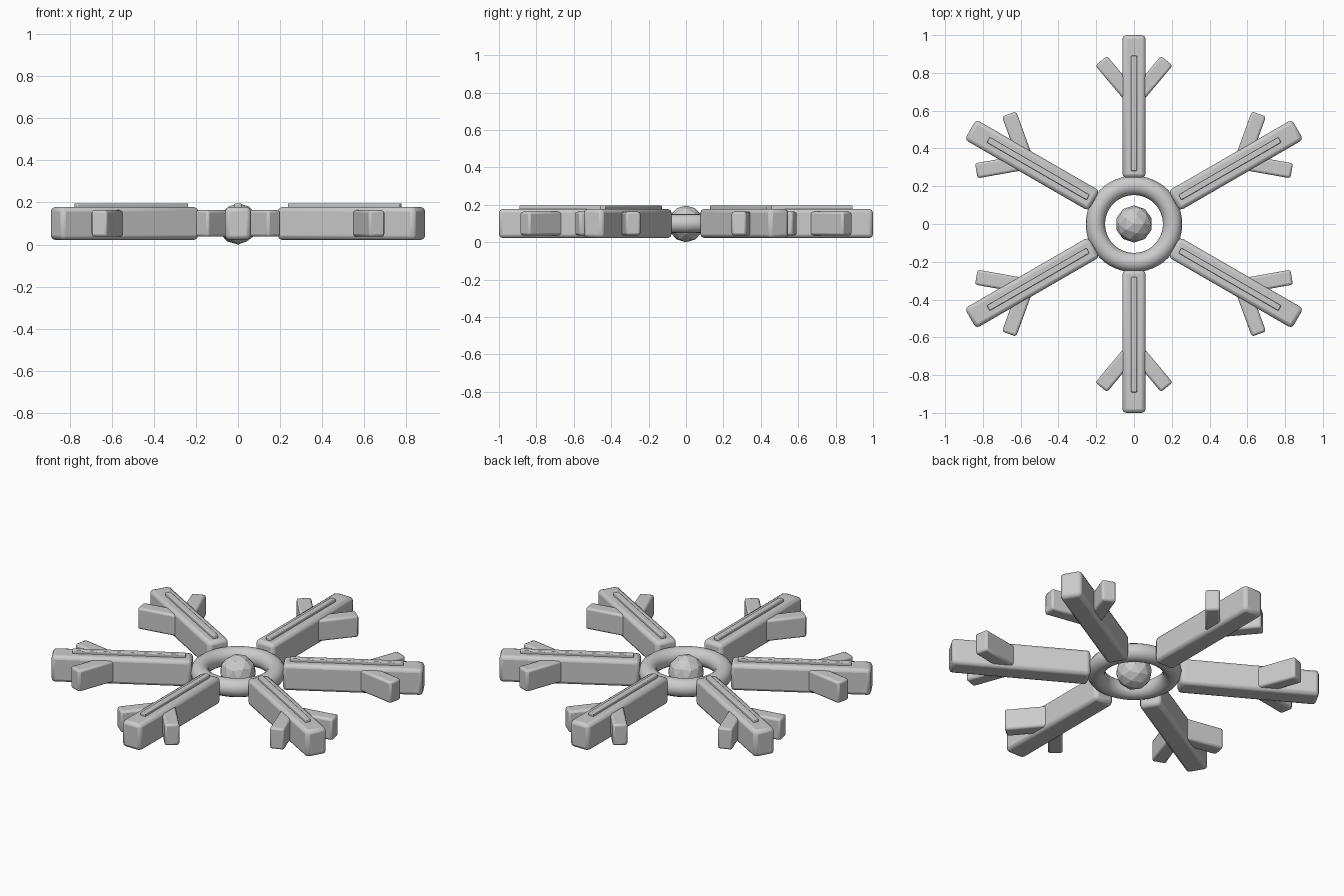
import bpy
from math import radians, pi
from mathutils import Matrix, Vector

if "Cube" in bpy.data.objects:
    bpy.data.objects.remove(bpy.data.objects["Cube"])

ZC = 0.098  # mid height of the flake


def beveled_box(name, size, matrix, bevel, segments=2):
    bpy.ops.mesh.primitive_cube_add(size=1)
    ob = bpy.context.object
    ob.name = name
    ob.data.transform(Matrix.Diagonal((*size, 1)))
    ob.matrix_world = matrix
    mod = ob.modifiers.new("bevel", 'BEVEL')
    mod.width = bevel
    mod.segments = segments
    bpy.ops.object.shade_smooth_by_angle(angle=radians(30))
    return ob


def move(x, y, z):
    return Matrix.Translation(Vector((x, y, z)))


# six arms, each with a raised rib and two side branches
for i in range(6):
    spin = Matrix.Rotation(i * pi / 3, 4, 'Z')
    beveled_box(f"arm_{i}", (0.122, 0.755, 0.156),
                spin @ move(0, 0.6225, ZC + 0.002), 0.02)
    beveled_box(f"rib_{i}", (0.032, 0.61, 0.03),
                spin @ move(0, 0.586, 0.181), 0.005)
    for side, s in (("left", 1), ("right", -1)):
        turn = Matrix.Rotation(s * radians(40), 4, 'Z')
        beveled_box(f"branch_{side}_{i}", (0.08, 0.25, 0.126),
                    spin @ move(0, 0.657, ZC + 0.002) @ turn @ move(0, 0.145, 0),
                    0.012)

# centre ring
bpy.ops.mesh.primitive_torus_add(major_radius=0.204, minor_radius=0.051,
                                 major_segments=48, minor_segments=16,
                                 location=(0, 0, ZC + 0.002))
ring = bpy.context.object
ring.name = "centre_ring"
bpy.ops.object.shade_smooth()

# faceted gem in the middle of the ring
bpy.ops.mesh.primitive_ico_sphere_add(subdivisions=2, radius=0.098,
                                      location=(0, 0, ZC))
bpy.context.object.name = "centre_gem"
